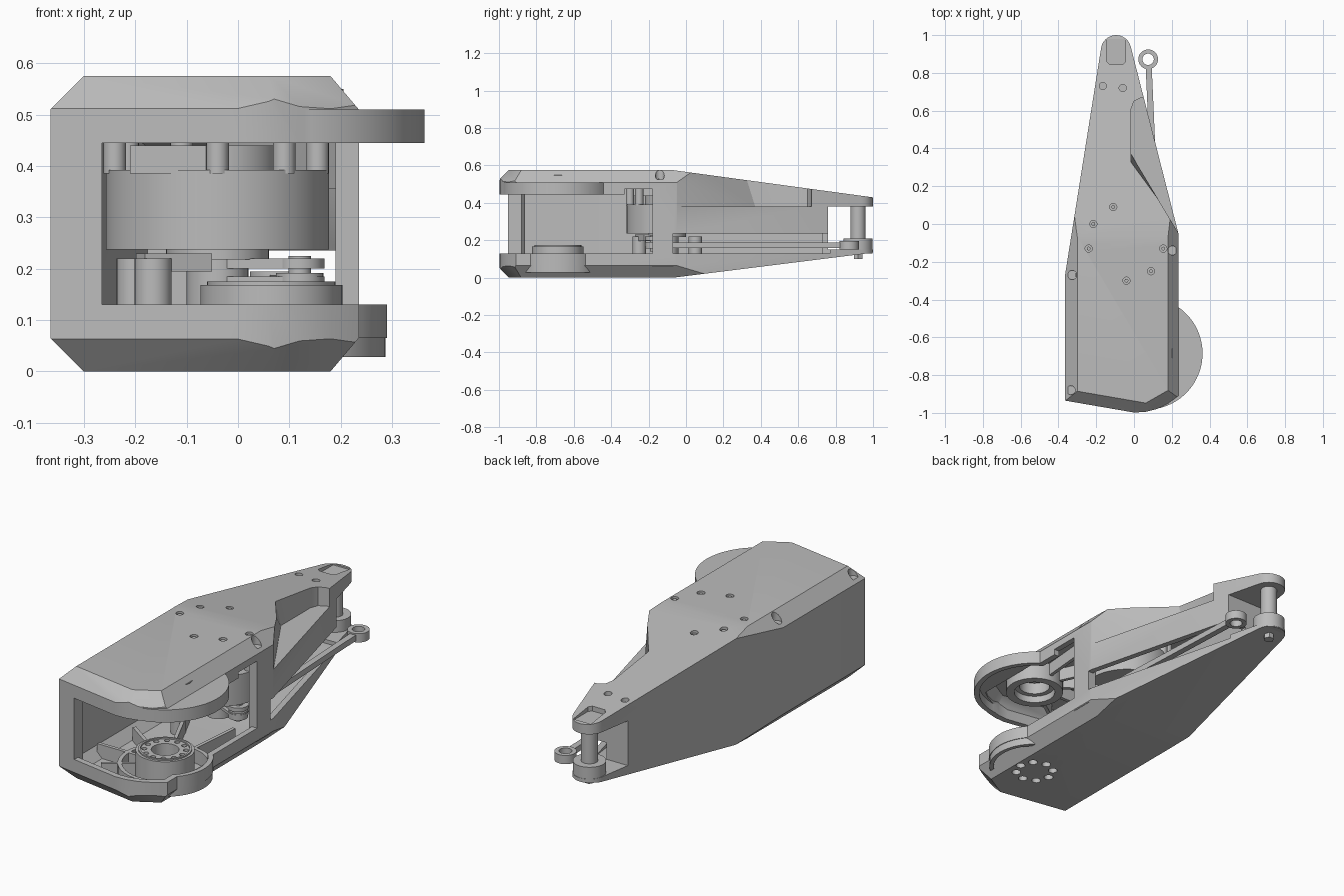
import bpy, bmesh, math
from mathutils import Vector, Matrix

if bpy.data.objects.get("Cube"):
    bpy.data.objects.remove(bpy.data.objects["Cube"])

grey = bpy.data.materials.new("plain_grey")
grey.use_nodes = True
grey.diffuse_color = (0.5, 0.5, 0.5, 1)
grey.node_tree.nodes["Principled BSDF"].inputs["Base Color"].default_value = (0.5, 0.5, 0.5, 1)

H = 0.575
AXIS = (0.065, -0.685)    # hip bearing
MOTOR = (-0.04, -0.1)
TIP = (-0.095, 0.92)


def make(name, bm):
    bmesh.ops.recalc_face_normals(bm, faces=bm.faces)
    me = bpy.data.meshes.new(name)
    bm.to_mesh(me)
    bm.free()
    ob = bpy.data.objects.new(name, me)
    bpy.context.collection.objects.link(ob)
    me.materials.append(grey)
    return ob


def loft_bm(low, high, z0, z1):
    bm = bmesh.new()
    a = [bm.verts.new((x, y, z0)) for x, y in low]
    b = [bm.verts.new((x, y, z1)) for x, y in high]
    bm.faces.new(a[::-1])
    bm.faces.new(b)
    for i in range(len(a)):
        j = (i + 1) % len(a)
        bm.faces.new((a[i], a[j], b[j], b[i]))
    return bm


def prism(name, pts, z0, z1, top=None):
    return make(name, loft_bm(pts, top or pts, z0, z1))


def box(name, x0, x1, y0, y1, z0, z1):
    return prism(name, [(x0, y0), (x1, y0), (x1, y1), (x0, y1)], z0, z1)


def ring_pts(c, r, n=48, start=0.0, sweep=2 * math.pi):
    return [(c[0] + r * math.cos(start + sweep * i / n),
             c[1] + r * math.sin(start + sweep * i / n)) for i in range(n)]


def cyl(name, c, r, z0, z1, n=48):
    return prism(name, ring_pts(c, r, n), z0, z1)


def bar(name, a, b, w, z0, z1):
    a, b = Vector(a), Vector(b)
    d = (b - a).normalized() * w / 2
    s = Vector((d.y, -d.x))
    return prism(name, [a + s, b + s, b - s, a - s], z0, z1)


def combine(ob, others, op="DIFFERENCE"):
    for o in others:
        o.hide_render = True
        m = ob.modifiers.new("b", "BOOLEAN")
        m.object, m.operation, m.solver = o, op, "EXACT"
    bpy.context.view_layer.update()
    dg = bpy.context.evaluated_depsgraph_get()
    me = bpy.data.meshes.new_from_object(ob.evaluated_get(dg))
    ob.modifiers.clear()
    ob.data = me
    for o in others:
        bpy.data.objects.remove(o)
    return ob


def tube(name, c, r, bore, z0, z1):
    return combine(cyl(name, c, r, z0, z1), [cyl("bore", c, bore, z0 - 0.1, z1 + 0.1)])


def inset(pts, d):
    out = []
    for i, p in enumerate(pts):
        p, q, r = Vector(p), Vector(pts[i - 1]), Vector(pts[(i + 1) % len(pts)])
        e, f = (p - q).normalized(), (r - p).normalized()
        n, m = Vector((e.y, -e.x)), Vector((f.y, -f.x))
        out.append(p - (n + m) * d / (1 + n.dot(m)))
    return out


# Outline of the whole link, seen from above
outline = [(-0.365, -0.935), (0, -0.998), (0.06, -0.995), (0.12, -0.98), (0.18, -0.95),
           (0.235, -0.91), (0.235, -0.05)]
outline += ring_pts(TIP, 0.08, 14, math.radians(14), math.radians(170))
outline += [(-0.365, -0.27)]


def shell(name, d, end=None):
    """Outline prism trimmed by slopes and chamfers, all offset inward by d."""
    pts = inset(outline, d) if d else outline
    bm = loft_bm(pts, pts, d, H - d)
    planes = [((0, -0.07, H), (0, 0.132, 0.97)), ((0, -0.07, 0), (0, 0.13, -1.04))]
    for p, n in (((0.235, 0, 0.51), (0.065, 0, 0.055)),
                 ((-0.365, 0, 0.51), (-0.065, 0, 0.065)),
                 ((0, -0.995, 0.515), (-0.17, -0.985, 0.95)),
                 ((0.2, -0.94, 0.51), (0.5, -0.87, 0.95))):
        planes += [(p, n), ((p[0], p[1], H - p[2]), (n[0], n[1], -n[2]))]
    if end:
        planes.append(((0, end + d, 0), (0, 1, 0)))
    for p, n in planes:
        n = Vector(n).normalized()
        bmesh.ops.bisect_plane(bm, geom=bm.verts[:] + bm.edges[:] + bm.faces[:], dist=1e-5,
                               plane_co=Vector(p) - n * d, plane_no=n, clear_outer=True)
        bmesh.ops.holes_fill(bm, edges=[e for e in bm.edges if e.is_boundary], sides=0)
    return make(name, bm)


# Recess on the upper right flank, with a slanted diagonal wall
def recess(d):
    low = [(0.26, -0.09), (0.6, -0.09), (0.6, 0.67), (0.04, 0.67), (0, 0.65), (-0.015, 0.61), (-0.015, 0.37)]
    high = low[:-1] + [(-0.015, 0.27)]
    return prism("recess", inset(low, -d), 0.38 - d, 0.7, inset(high, -d))


# Hollow body
cavity = combine(shell("cavity", 0.03, 0.73), [recess(0.025)])
body = shell("body_shell", 0)
combine(body, [cyl("top_lobe", AXIS, 0.298, 0.445, 0.51, 96),
               cyl("bottom_lobe", AXIS, 0.225, 0.065, 0.13, 96)], "UNION")
cuts = [cavity, recess(0),
        cyl("top_hollow", AXIS, 0.272, 0.4, 0.49, 96),
        cyl("bottom_hollow", AXIS, 0.2, 0.085, 0.2, 96),
        box("mouth", -0.265, 0.6, -1.2, -0.18, 0.13, 0.445),
        box("mouth_arch", 0.1, 0.6, -0.33, -0.18, 0.4, 0.475),
        box("lever_window", -0.08, 0.6, -0.07, 0.77, 0.13, 0.235),
        box("fork_gap", -0.5, 0.5, 0.76, 1.2, 0.15, 0.38)]
# Recessed screw holes on the top and bolt holes underneath
motor_screws = [(-0.11, 0.09), (-0.215, 0), (-0.24, -0.13), (0.155, -0.13), (0.09, -0.25), (-0.04, -0.3)]
for p in motor_screws + [(-0.165, 0.73), (-0.06, 0.72)]:
    top = H - max(0, p[1] + 0.07) * 0.136
    cuts.append(cyl("screw_hole", p, 0.019, top - 0.018, 0.7, 20))
for p in ((-0.327, -0.27), (-0.335, -0.88), (0.204, -0.14)):
    cuts.append(cyl("corner_hole", p, 0.024, 0.525, 0.7, 20))
for p in ring_pts(AXIS, 0.09, 8):
    cuts.append(cyl("bolt_hole", p, 0.022, -0.1, 0.05, 16))
cuts.append(prism("tip_slot", [(-0.145, 0.86), (-0.13, 0.845), (-0.06, 0.845), (-0.045, 0.86),
                               (-0.045, 0.98), (-0.145, 0.98)], 0.425, 0.6))
combine(body, cuts)

# Screw heads inside the holes, and the posts carrying the motor
for p in motor_screws:
    top = H - max(0, p[1] + 0.07) * 0.136
    cyl("screw_head", p, 0.01, top - 0.02, top - 0.006, 16)
    cyl("motor_post", p, 0.022, 0.385, top - 0.025, 20)

# Front corner pillar and side post
prism("front_pillar", [(-0.362, -0.93), (-0.265, -0.945), (-0.265, -0.88), (-0.29, -0.86), (-0.362, -0.86)], 0.1, 0.48)
box("side_post", 0.19, 0.232, -0.18, -0.07, 0.06, 0.5)

# Hip bearings: lower one with a bolt circle, upper one a plain ring
lower = cyl("lower_bearing", AXIS, 0.138, 0.028, 0.168, 64)
combine(lower, [cyl("bore", AXIS, 0.065, 0.05, 0.3)] +
        [cyl("hole", p, 0.013, 0.14, 0.3, 14) for p in ring_pts(AXIS, 0.098, 12)])
tube("lower_bearing_lip", AXIS, 0.125, 0.115, 0.16, 0.175)
tube("upper_bearing", AXIS, 0.14, 0.1, 0.45, 0.55)
tube("upper_bearing_step", AXIS, 0.115, 0.075, 0.485, 0.55)

# Stiffening ribs in the floor and roof
for deg, reach in ((85, 0.5), (115, 0.6), (145, 0.42), (180, 0.38), (215, 0.3)):
    a = math.radians(deg)
    u = Vector((math.cos(a), math.sin(a)))
    c = Vector(AXIS)
    bar("floor_rib", c + u * 0.13, c + u * reach, 0.018, 0.028, 0.1)
    bar("roof_rib", c + u * 0.135, c + u * reach, 0.018, 0.48, 0.548)
tube("floor_ring_rib", AXIS, 0.222, 0.202, 0.028, 0.1)

# Drive motor with its output hub and crank
cyl("motor", MOTOR, 0.217, 0.237, 0.392, 96)
cyl("motor_cap", MOTOR, 0.12, 0.39, 0.44)
box("motor_connector", -0.21, -0.055, -0.3, -0.2, 0.385, 0.44)
cyl("motor_hub", MOTOR, 0.1, 0.218, 0.24)
cyl("motor_spindle", MOTOR, 0.06, 0.1, 0.22)
CRANK = (0.12, -0.17)
for z0, z1 in ((0.2, 0.22), (0.17, 0.185)):
    bar("crank_arm", MOTOR, CRANK, 0.09, z0, z1)
    cyl("crank_end", CRANK, 0.048, z0, z1)
cyl("crank_pin", CRANK, 0.022, 0.14, 0.225, 24)
for p in ((-0.165, -0.25), (-0.2, 0.05)):
    cyl("support_boss", p, 0.036, 0.025, 0.22, 32)
bar("support_arm", (-0.19, -0.25), (-0.06, -0.2), 0.05, 0.195, 0.23)

# Push rod with an eye at its far end
EYE = (0.075, 0.872)
bar("push_rod", (0.121, -0.14), (0.078, 0.83), 0.032, 0.158, 0.188)
tube("rod_far_eye", EYE, 0.052, 0.03, 0.15, 0.195)
tube("rod_near_eye", CRANK, 0.046, 0.02, 0.155, 0.192)

# Fork tip: lower boss and joint pin
cyl("tip_boss", TIP, 0.078, 0.13, 0.21)
cyl("joint_pin", TIP, 0.04, 0.2, 0.385, 32)
cyl("pin_nut", TIP, 0.026, 0.1, 0.14, 6)

# Centre on the axes and smooth the round parts
bpy.context.view_layer.update()
bpy.ops.object.select_all(action="DESELECT")
for ob in bpy.context.collection.objects:
    if ob.type == "MESH" and ob.data.materials and ob.data.materials[0] == grey:
        ob.select_set(True)
        bpy.context.view_layer.objects.active = ob
bpy.ops.object.shade_smooth_by_angle(angle=math.radians(30))
